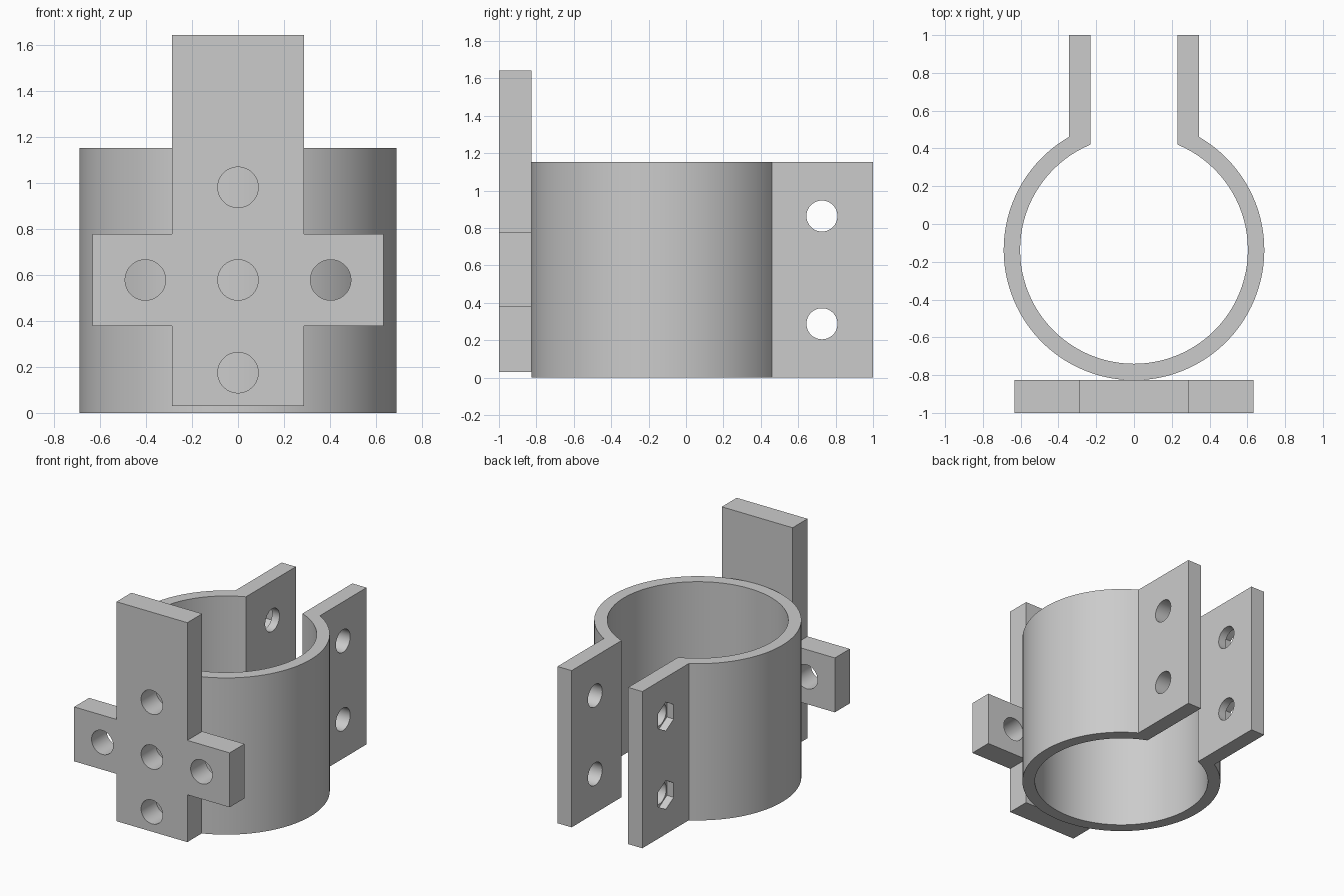
import bpy, bmesh
from math import sin, cos, pi, atan2, sqrt, radians
from mathutils import Matrix, Vector

cube = bpy.data.objects.get("Cube")
if cube:
    bpy.data.objects.remove(cube, do_unlink=True)

grey = bpy.data.materials.new("plain_grey")
grey.use_nodes = True
colour = (0.6, 0.6, 0.6, 1)
grey.diffuse_color = colour
grey.node_tree.nodes["Principled BSDF"].inputs["Base Color"].default_value = colour


def prism(name, outline, depth, matrix=Matrix()):
    """Extrude a flat outline along its local z, then place it."""
    bm = bmesh.new()
    face = bm.faces.new([bm.verts.new((x, y, 0)) for x, y in outline])
    new = bmesh.ops.extrude_face_region(bm, geom=[face])["geom"]
    bmesh.ops.translate(bm, vec=(0, 0, depth),
                        verts=[v for v in new if isinstance(v, bmesh.types.BMVert)])
    bm.transform(matrix)
    bmesh.ops.recalc_face_normals(bm, faces=bm.faces)
    mesh = bpy.data.meshes.new(name)
    bm.to_mesh(mesh)
    bm.free()
    mesh.materials.append(grey)
    obj = bpy.data.objects.new(name, mesh)
    bpy.context.collection.objects.link(obj)
    return obj


def drill(target, centre, axis, radius, length, sides=48):
    """Cut a round or polygonal hole centred on a point."""
    turn = Vector(axis).to_track_quat('Z', 'Y').to_matrix().to_4x4()
    outline = [(radius * sin(2 * pi * i / sides), radius * cos(2 * pi * i / sides))
               for i in range(sides)]
    cutter = prism("cutter", outline, length,
                   Matrix.Translation(centre) @ turn @ Matrix.Translation((0, 0, -length / 2)))
    cutter.hide_render = True
    mod = target.modifiers.new("hole", 'BOOLEAN')
    mod.operation, mod.solver, mod.object = 'DIFFERENCE', 'EXACT', cutter
    bpy.context.view_layer.objects.active = target
    bpy.ops.object.modifier_apply(modifier=mod.name)
    bpy.data.objects.remove(cutter, do_unlink=True)


# Clamp band: open ring running into two parallel tabs
HEIGHT, CENTRE_Y = 1.152, -0.137
R_OUT, R_IN = 0.69, 0.603
TAB_OUT, TAB_IN = 0.345, 0.23
STEPS = 84


def arc(radius, edge_x):
    """Arc from the right tab round the front to the left tab."""
    start = atan2(sqrt(radius ** 2 - edge_x ** 2), edge_x)
    sweep = pi + 2 * start
    return [(radius * cos(start - sweep * i / STEPS),
             CENTRE_Y + radius * sin(start - sweep * i / STEPS)) for i in range(STEPS + 1)]


outline = ([(TAB_OUT, 1)] + arc(R_OUT, TAB_OUT) + [(-TAB_OUT, 1), (-TAB_IN, 1)]
           + arc(R_IN, TAB_IN)[::-1] + [(TAB_IN, 1)])
band = prism("clamp_band", outline, HEIGHT)

# Bolt holes through both tabs, with hexagonal nut pockets on one outer face
for z in (HEIGHT / 4, HEIGHT * 3 / 4):
    drill(band, (0, 0.727, z), (1, 0, 0), 0.083, 1)
    drill(band, (-TAB_OUT, 0.727, z), (1, 0, 0), 0.106, 0.11, 6)

# Cross-shaped mounting plate, upright against the front of the band
W, ARM, LOW, HIGH, BOTTOM, TOP = 0.288, 0.632, 0.378, 0.778, 0.03, 1.643
half = [(W, BOTTOM), (W, LOW), (ARM, LOW), (ARM, HIGH), (W, HIGH), (W, TOP)]
cross = half + [(-x, z) for x, z in reversed(half)]
plate = prism("mounting_plate", cross, 0.173,
              Matrix.Translation((0, -0.827, 0)) @ Matrix.Rotation(pi / 2, 4, 'X'))

# Plate holes on an even pitch
PITCH, MID = 0.403, 0.578
for i, k in ((0, -1), (0, 0), (0, 1), (0, 2), (-1, 0), (1, 0)):
    drill(plate, (i * PITCH, -0.91, MID + k * PITCH), (0, 1, 0), 0.088, 0.4)

# Smooth curved walls, keep corners crisp
for obj in (band, plate):
    bpy.ops.object.select_all(action='DESELECT')
    obj.select_set(True)
    bpy.context.view_layer.objects.active = obj
    bpy.ops.object.shade_smooth_by_angle(angle=radians(20))
